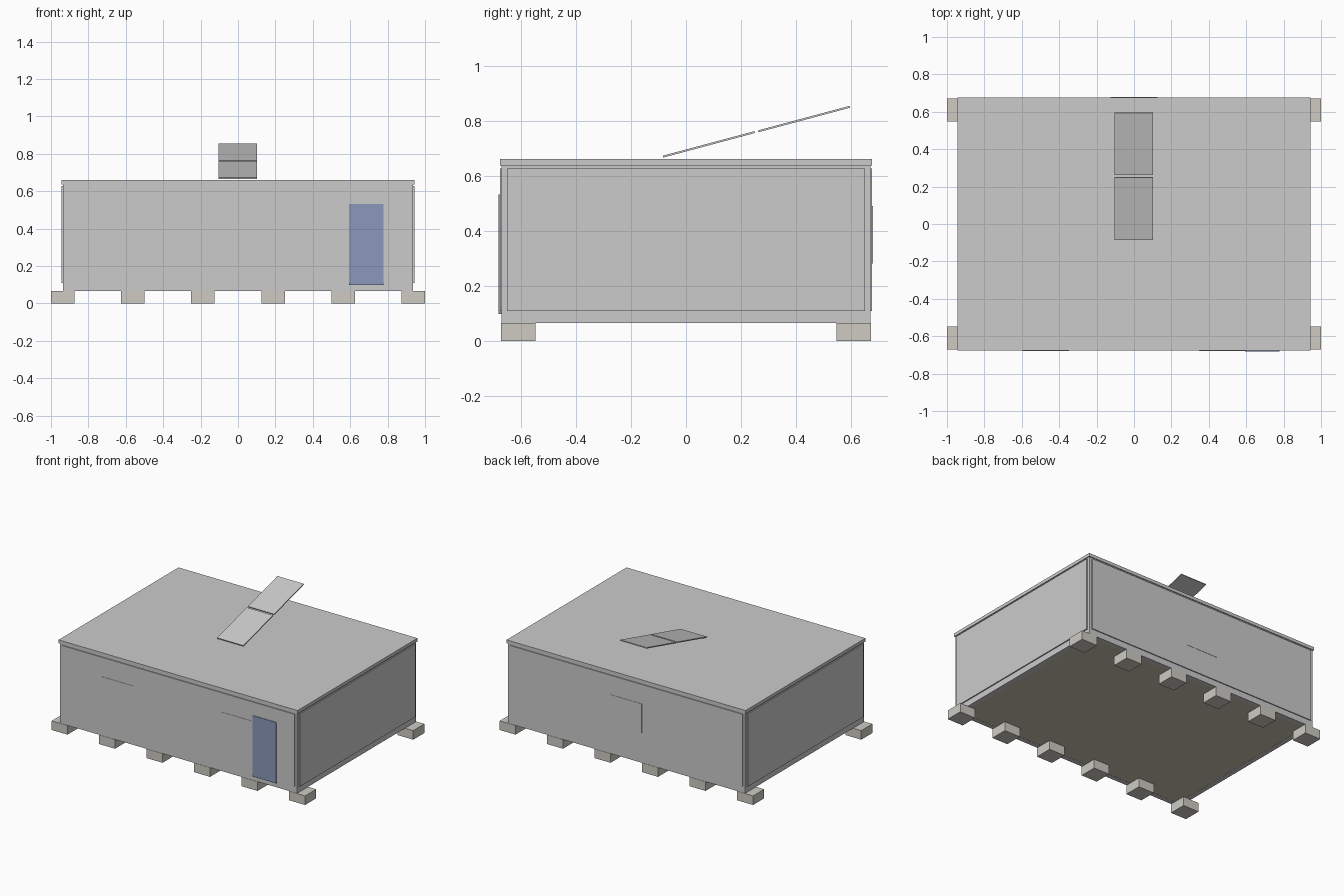
import bpy, math

if "Cube" in bpy.data.objects:
    bpy.data.objects.remove(bpy.data.objects["Cube"])

def material(name, rgb):
    m = bpy.data.materials.new(name)
    m.diffuse_color = (*rgb, 1)
    m.use_nodes = True
    m.node_tree.nodes["Principled BSDF"].inputs["Base Color"].default_value = m.diffuse_color
    return m

concrete = material("concrete", (0.62, 0.60, 0.55))
timber = material("floor_timber", (0.60, 0.55, 0.44))
blue = material("door_blue", (0.26, 0.32, 0.50))

def box(name, x, y, z, mat=None, tilt=0.0):
    """Box from (min, max) ranges, optionally tilted about x."""
    bpy.ops.mesh.primitive_cube_add(
        size=1, location=[(r[0] + r[1]) / 2 for r in (x, y, z)])
    ob = bpy.context.object
    ob.name = name
    ob.scale = [r[1] - r[0] for r in (x, y, z)]
    bpy.ops.object.transform_apply(location=False, rotation=False, scale=True)
    ob.rotation_euler.x = tilt
    if mat:
        ob.data.materials.append(mat)
    return ob

def span(a, b, s):
    return tuple(sorted((a * s, b * s)))

X, Y = 0.936, 0.67          # outer frame half sizes
Z0, Z1 = 0.065, 0.637       # frame bottom and roof underside

# Foundation blocks in two rows
for side, sy in (("front", -1), ("back", 1)):
    for i in range(6):
        cx = -0.9375 + i * 0.375
        box(f"{side}_foundation_block_{i + 1}", (cx - 0.0625, cx + 0.0625),
            span(0.547, 0.672, sy), (0, Z0), concrete)

# Floor and roof slabs
box("floor", (-0.92, 0.92), (-0.655, 0.655), (Z0 + 0.001, 0.095), timber)
box("roof", (-0.943, 0.943), (-0.676, 0.676), (Z1, 0.66))

# Steel frame: corner posts, long beams and end beams
for side, sy in (("front", -1), ("back", 1)):
    for end, sx in (("left", -1), ("right", 1)):
        box(f"{side}_{end}_post", span(0.90, X, sx), span(0.635, Y, sy), (Z0, Z1))
    for level, z in (("lower", (Z0, 0.112)), ("upper", (0.605, Z1))):
        box(f"{side}_{level}_beam", (-0.90, 0.90), span(0.635, Y, sy), z)
for end, sx in (("left", -1), ("right", 1)):
    for level, z in (("lower", (Z0, 0.112)), ("upper", (0.605, Z1))):
        box(f"{end}_{level}_beam", span(0.90, X, sx), (-0.635, 0.635), z)

# Wall panels standing slightly proud of the frame
for side, sy in (("front", -1), ("back", 1)):
    box(f"{side}_wall", (-0.918, 0.918), span(0.645, 0.677, sy), (0.108, 0.627))
for end, sx in (("left", -1), ("right", 1)):
    box(f"{end}_wall", span(0.91, 0.944, sx), (-0.65, 0.65), (0.108, 0.627))

# Flush windows: two at the front, one at the back
for name, cx, sy in (("front_left", -0.472, -1), ("front_right", 0.472, -1), ("back", 0, 1)):
    box(f"{name}_window", (cx - 0.125, cx + 0.125), span(0.66, 0.679, sy), (0.28, 0.49))

# Door
box("door", (0.593, 0.778), (-0.681, -0.66), (0.098, 0.532), blue)

# Tilted solar panels
for i, (cy, cz) in enumerate(((0.083, 0.714), (0.429, 0.806))):
    box(f"solar_panel_{i + 1}", (-0.105, 0.102), (cy - 0.1725, cy + 0.1725),
        (cz - 0.0035, cz + 0.0035), tilt=math.radians(15))
